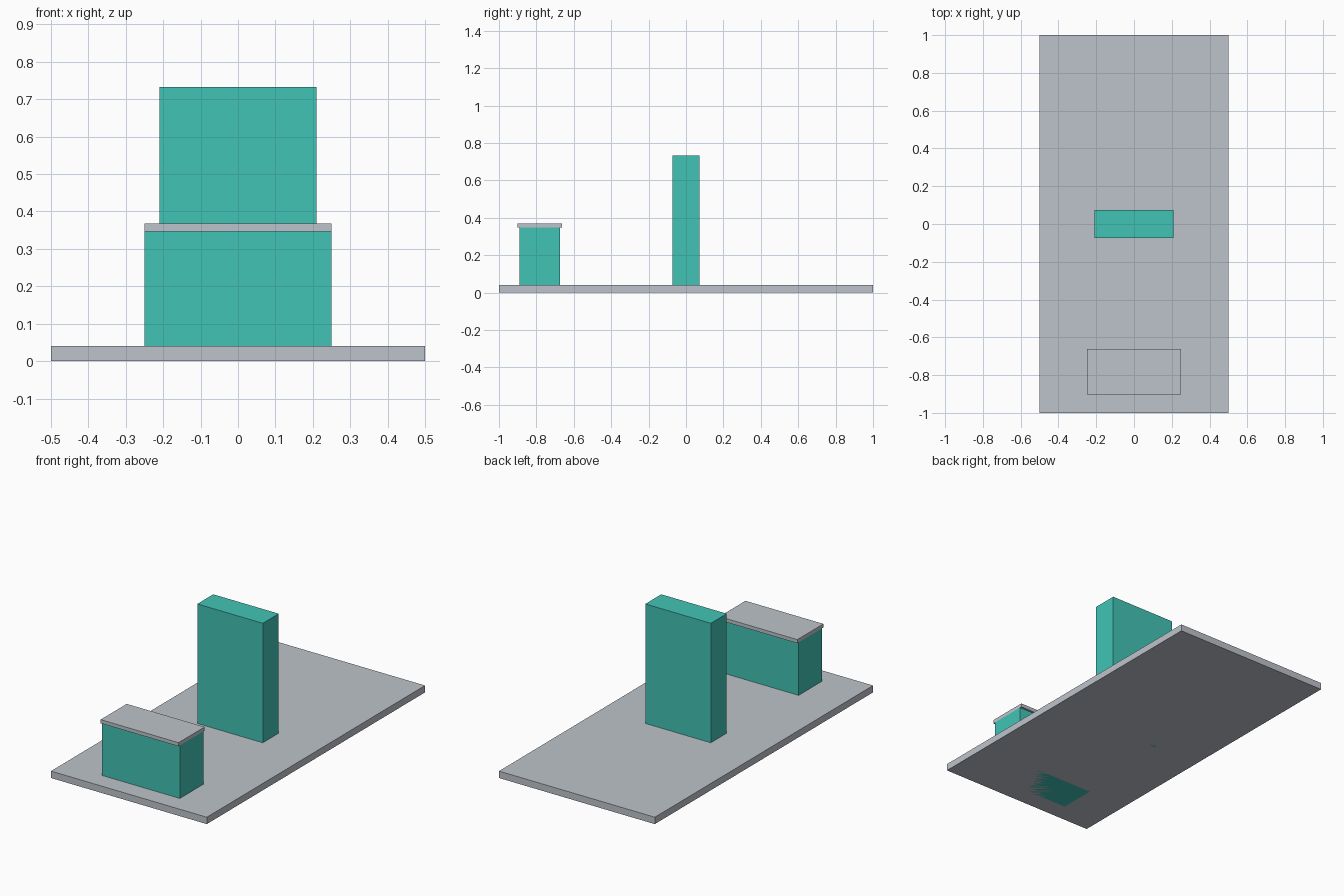
import bpy

if "Cube" in bpy.data.objects:
    bpy.data.objects.remove(bpy.data.objects["Cube"])


def material(name, rgb):
    """Flat colour given as 0-255 sRGB, stored as linear."""
    mat = bpy.data.materials.new(name)
    lin = []
    for v in rgb:
        c = v / 255
        lin.append(c / 12.92 if c <= 0.04045 else ((c + 0.055) / 1.055) ** 2.4)
    mat.diffuse_color = (*lin, 1)
    mat.use_nodes = True
    mat.node_tree.nodes["Principled BSDF"].inputs["Base Color"].default_value = mat.diffuse_color
    return mat


def box(name, x, y, z, mat):
    """Box spanning the given (min, max) ranges."""
    spans = (x, y, z)
    bpy.ops.mesh.primitive_cube_add(size=1, location=[(a + b) / 2 for a, b in spans])
    obj = bpy.context.object
    obj.name = name
    obj.scale = [b - a for a, b in spans]
    bpy.ops.object.transform_apply(location=False, rotation=False, scale=True)
    obj.data.materials.append(mat)
    return obj


grey = material("light_grey", (190, 196, 203))
teal = material("teal", (66, 196, 182))

# Ground slab
box("base_slab", (-0.5, 0.5), (-1, 1), (0, 0.04), grey)
# Tall upright block in the middle, set through the slab
box("upright_block", (-0.21, 0.21), (-0.073, 0.073), (0, 0.733), teal)
# Low counter near the front edge, with its overhanging top
box("counter_body", (-0.25, 0.25), (-0.89, -0.675), (0, 0.347), teal)
box("counter_top", (-0.25, 0.25), (-0.902, -0.663), (0.347, 0.368), grey)
